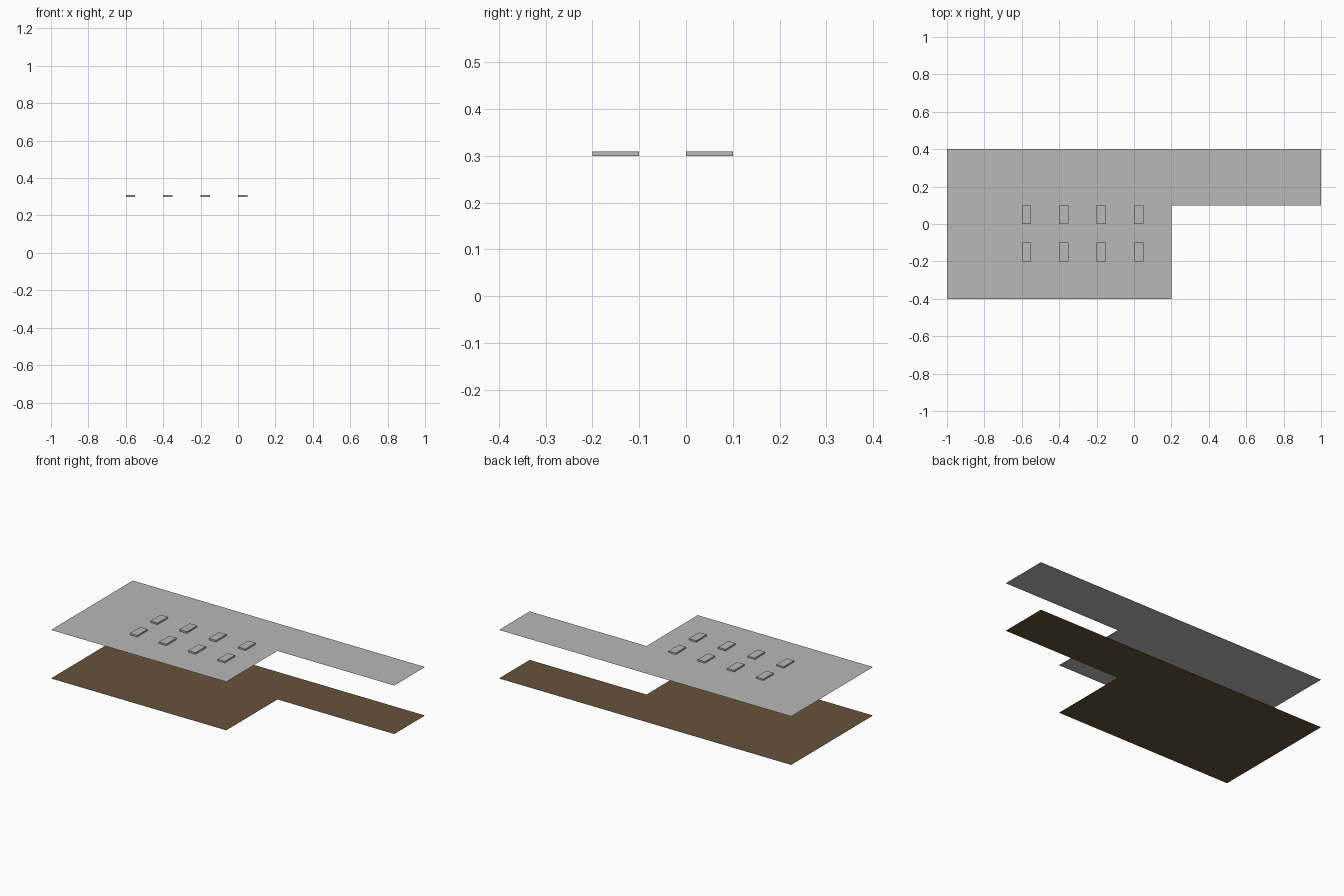
import bpy, bmesh

if "Cube" in bpy.data.objects:
    bpy.data.objects.remove(bpy.data.objects["Cube"])


def material(name, rgb):
    m = bpy.data.materials.new(name)
    m.diffuse_color = (*rgb, 1.0)
    m.use_nodes = True
    m.node_tree.nodes["Principled BSDF"].inputs["Base Color"].default_value = m.diffuse_color
    return m


GRAY = material("roof gray", (0.48, 0.48, 0.48))
BROWN = material("floor brown", (0.133, 0.087, 0.044))

# L-shaped outline shared by floor and roof
OUTLINE = [(-1, -0.4), (0.2, -0.4), (0.2, 0.1), (1, 0.1), (1, 0.4), (-1, 0.4)]


def finish(bm, name, mat):
    mesh = bpy.data.meshes.new(name)
    bm.to_mesh(mesh)
    bm.free()
    mesh.materials.append(mat)
    ob = bpy.data.objects.new(name, mesh)
    bpy.context.collection.objects.link(ob)
    return ob


def slab(name, z, mat):
    bm = bmesh.new()
    bm.faces.new([bm.verts.new((x, y, z)) for x, y in OUTLINE])
    finish(bm, name, mat)


def panel(name, x, y, z, sx, sy, sz, mat):
    bm = bmesh.new()
    bmesh.ops.create_cube(bm, size=1)
    for v in bm.verts:
        v.co = (x + (v.co.x + 0.5) * sx, y + (v.co.y + 0.5) * sy, z + (v.co.z + 0.5) * sz)
    finish(bm, name, mat)


# Floor and roof sheets
slab("floor", 0.0, BROWN)
slab("roof", 0.3, GRAY)

# Two rows of four raised roof panels
for row, y in enumerate((-0.2, 0.0)):
    for col in range(4):
        panel(f"roof_panel_{row + 1}_{col + 1}", -0.6 + 0.2 * col, y, 0.3,
              0.05, 0.1, 0.01, GRAY)
